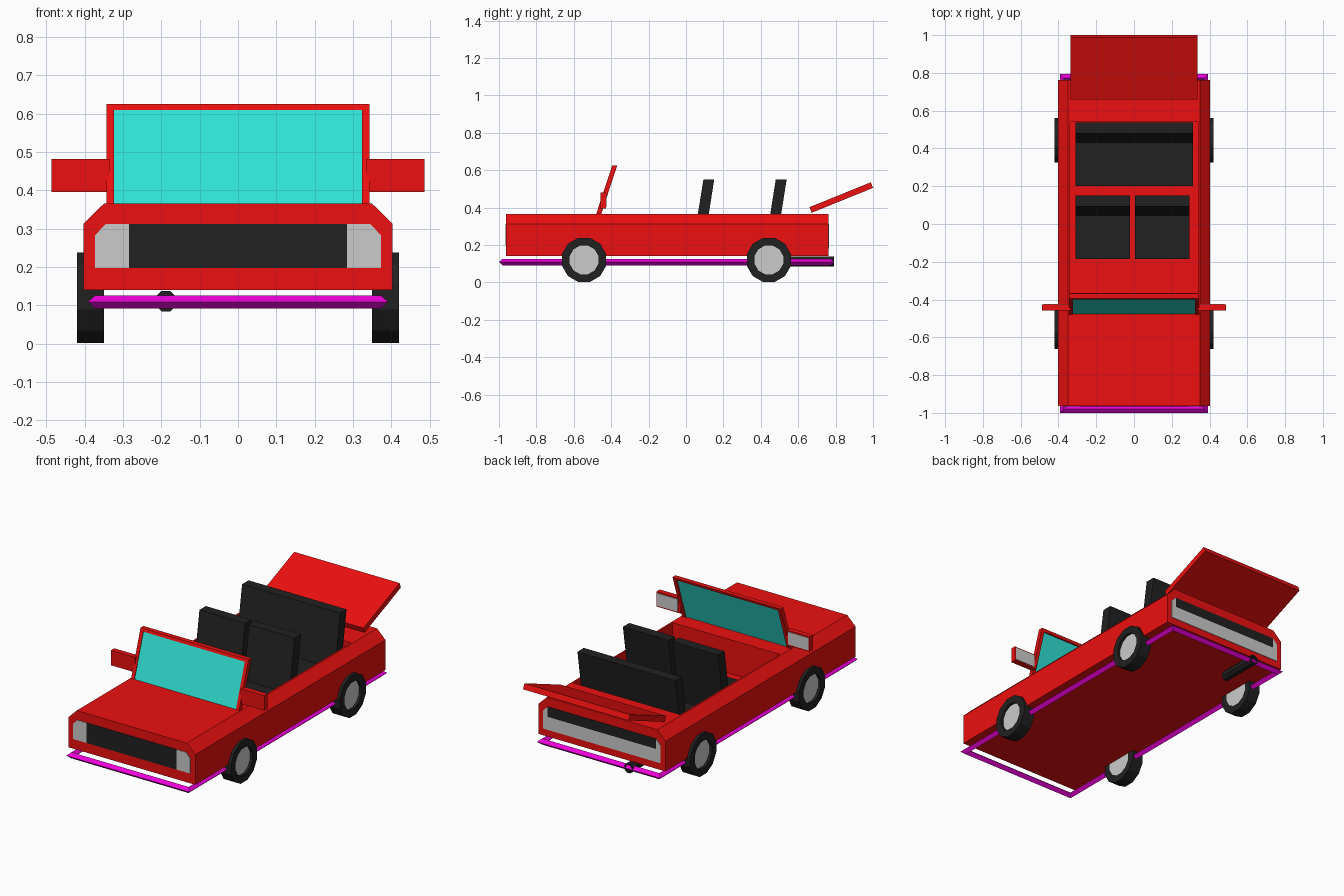
import bpy, bmesh, math
from mathutils import Matrix

if "Cube" in bpy.data.objects:
    bpy.data.objects.remove(bpy.data.objects["Cube"])


def mat(name, rgb):
    m = bpy.data.materials.new(name)
    m.diffuse_color = (*rgb, 1)
    m.use_nodes = True
    m.node_tree.nodes["Principled BSDF"].inputs["Base Color"].default_value = m.diffuse_color
    return m


RED = mat("red_paint", (0.85, 0.005, 0.005))
DARK = mat("dark_trim", (0.015, 0.015, 0.015))
GLASS = mat("cyan_glass", (0.03, 0.78, 0.68))
GLOW = mat("magenta_glow", (0.85, 0.0, 0.7))


def finish(name, bm, material=None):
    bmesh.ops.recalc_face_normals(bm, faces=bm.faces)
    me = bpy.data.meshes.new(name)
    bm.to_mesh(me)
    bm.free()
    ob = bpy.data.objects.new(name, me)
    bpy.context.collection.objects.link(ob)
    if material:
        me.materials.append(material)
    return ob


def prism(name, pts, axis, a, b, material=None):
    """Extrude a profile: axis 'x' takes (y, z) points, axis 'y' takes (x, z)."""
    bm = bmesh.new()
    at = (lambda p, t: (t, *p)) if axis == 'x' else (lambda p, t: (p[0], t, p[1]))
    rings = [[bm.verts.new(at(p, t)) for p in pts] for t in (a, b)]
    bm.faces.new(rings[0])
    bm.faces.new(rings[1])
    for i in range(len(pts)):
        j = (i + 1) % len(pts)
        bm.faces.new((rings[0][i], rings[0][j], rings[1][j], rings[1][i]))
    return finish(name, bm, material)


def box(name, x, y, z, material=None):
    return prism(name, [(x[0], z[0]), (x[1], z[0]), (x[1], z[1]), (x[0], z[1])],
                 'y', *y, material)


def lathe(name, profile, n, material, place, closed=True):
    """Revolve (x, radius) points around the x axis."""
    bm = bmesh.new()
    rings = []
    for k in range(n):
        t = 2 * math.pi * (k + 0.5) / n
        rings.append([bm.verts.new((x, r * math.sin(t), r * math.cos(t))) for x, r in profile])
    m = len(profile)
    for k in range(n):
        for i in range(m if closed else m - 1):
            j = (i + 1) % m
            bm.faces.new((rings[k][i], rings[k][j], rings[k - 1][j], rings[k - 1][i]))
    if not closed:
        bm.faces.new([r[0] for r in rings])
        bm.faces.new([r[-1] for r in rings])
    bm.transform(place)
    return finish(name, bm, material)


# body shell with chamfered shoulders and an open cabin
body = prism("body", [(-0.403, 0.14), (0.403, 0.14), (0.403, 0.313), (0.35, 0.365),
                      (-0.35, 0.365), (-0.403, 0.313)], 'y', -0.963, 0.762, RED)
cutter = box("cabin_cutter", (-0.34, 0.34), (-0.365, 0.54), (0.17, 0.5), RED)
cutter.hide_render = True
cutter.display_type = 'WIRE'
cut = body.modifiers.new("cabin", 'BOOLEAN')
cut.object = cutter
cut.solver = 'EXACT'

# front grille and headlights
box("grille", (-0.285, 0.285), (-0.966, -0.95), (0.197, 0.312), DARK)
# rear panel
box("rear_trim", (-0.345, 0.345), (0.75, 0.765), (0.255, 0.312), DARK)
box("rear_bumper", (-0.373, 0.373), (0.75, 0.765), (0.18, 0.255))

for s, side in ((-1, "left"), (1, "right")):
    prism(side + "_headlight", [(s * 0.285, 0.197), (s * 0.373, 0.197), (s * 0.373, 0.283),
                                (s * 0.345, 0.312), (s * 0.285, 0.312)], 'y', -0.966, -0.95)
    prism(side + "_tail_light", [(s * 0.345, 0.255), (s * 0.373, 0.255), (s * 0.373, 0.283),
                                 (s * 0.345, 0.312)], 'y', 0.75, 0.765)
    # door mirrors with grey reflectors
    xs = sorted((s * 0.335, s * 0.487))
    box(side + "_mirror", xs, (-0.457, -0.427), (0.395, 0.481), RED)
    box(side + "_mirror_face", sorted((s * 0.35, s * 0.48)), (-0.43, -0.424), (0.402, 0.474))
    # wheels: tyre ring with a recessed hub
    for y, end in ((-0.545, "front"), (0.443, "rear")):
        place = Matrix.Translation((0, y, 0.12))
        lathe(f"{end}_{side}_tyre", [(s * 0.35, 0.08), (s * 0.35, 0.122),
                                     (s * 0.42, 0.122), (s * 0.42, 0.08)], 12, DARK, place)
        lathe(f"{end}_{side}_hub", [(s * 0.35, 0.081), (s * 0.405, 0.081)], 12, None,
              place, closed=False)

# windscreen: leaning posts, top rail and glass
def lean(z, off=0.0):
    return -0.482 + off + (z - 0.36) * 0.33


def slab(z0, z1, o0, o1):
    return [(lean(z0, o0), z0), (lean(z0, o1), z0), (lean(z1, o1), z1), (lean(z1, o0), z1)]


for s, side in ((-1, "left"), (1, "right")):
    prism(side + "_windscreen_post", slab(0.355, 0.625, 0, 0.027), 'x', s * 0.323, s * 0.343, RED)
prism("windscreen_rail", slab(0.61, 0.625, 0, 0.027), 'x', -0.323, 0.323, RED)
prism("windscreen_glass", slab(0.355, 0.61, 0.004, 0.018), 'x', -0.323, 0.323, GLASS)

# seats: cushion and leaning backrest in one profile
for name, x0, x1, y in (("front_left_seat", -0.31, -0.02, 0), ("front_right_seat", 0.005, 0.295, 0),
                        ("rear_bench", -0.31, 0.313, 0.387)):
    prof = [(-0.185, 0.165), (0.09, 0.165), (0.151, 0.55), (0.093, 0.55),
            (0.045, 0.25), (-0.185, 0.25)]
    prism(name, [(py + y, pz) for py, pz in prof], 'x', x0, x1, DARK)

# raised rear spoiler
prism("spoiler", [(0.672, 0.372), (1.0, 0.505), (0.988, 0.535), (0.66, 0.402)],
      'x', -0.335, 0.335, RED)

# underglow frame: diamond section swept round a rectangle
bm = bmesh.new()
loops = []
for d, z in ((0.02, 0.109), (0, 0.126), (-0.02, 0.109), (0, 0.091)):
    x, y0, y1 = 0.372 + d, -0.98 - d, 0.773 + d
    loops.append([bm.verts.new((px, py, z)) for px, py in ((-x, y0), (x, y0), (x, y1), (-x, y1))])
for i in range(4):
    for k in range(4):
        a, b = loops[i - 1], loops[i]
        bm.faces.new((a[k - 1], a[k], b[k], b[k - 1]))
finish("underglow_frame", bm, GLOW)

# exhaust pipe with a hollow tip
lathe("exhaust", [(0, 0.029), (0.24, 0.029), (0.24, 0.021), (0.2, 0.021)], 8, DARK,
      Matrix.Translation((-0.188, 0.55, 0.111)) @ Matrix.Rotation(math.pi / 2, 4, 'Z'), closed=False)
